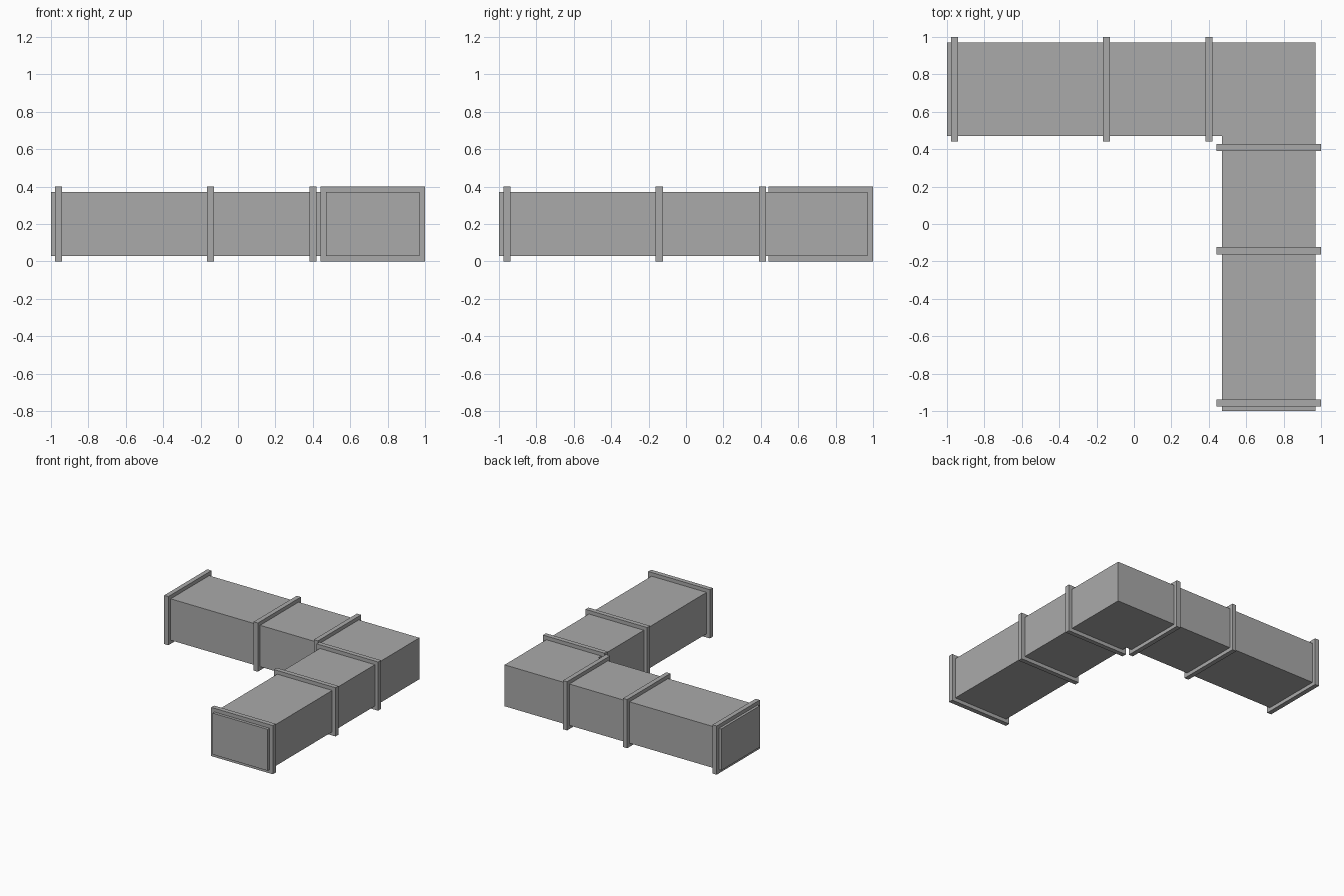
import bpy, bmesh

cube = bpy.data.objects.get("Cube")
if cube:
    bpy.data.objects.remove(cube, do_unlink=True)

metal = bpy.data.materials.new("duct grey")
metal.use_nodes = True
GREY = (0.4, 0.4, 0.4, 1)
metal.diffuse_color = GREY
metal.node_tree.nodes["Principled BSDF"].inputs["Base Color"].default_value = GREY

INNER, OUTER = 0.47, 0.97      # duct walls
RIM = 0.03                     # flange overhang
HEIGHT = 0.40                  # flange height
THICK = 0.038                  # flange thickness


def prism(name, outline, z0, z1):
    """Extrude a flat outline between two heights."""
    bm = bmesh.new()
    base = bm.faces.new([bm.verts.new((x, y, z0)) for x, y in outline])
    top = bmesh.ops.extrude_face_region(bm, geom=[base])["geom"]
    bmesh.ops.translate(bm, vec=(0, 0, z1 - z0),
                        verts=[v for v in top if isinstance(v, bmesh.types.BMVert)])
    bmesh.ops.recalc_face_normals(bm, faces=bm.faces)
    mesh = bpy.data.meshes.new(name)
    bm.to_mesh(mesh)
    bm.free()
    mesh.materials.append(metal)
    obj = bpy.data.objects.new(name, mesh)
    bpy.context.collection.objects.link(obj)
    return obj


def flange(name, centre, along_x):
    """Rectangular collar around one arm of the duct."""
    a0, a1 = centre - THICK / 2, centre + THICK / 2
    b0, b1 = INNER - RIM, OUTER + RIM
    outline = [(a0, b0), (a1, b0), (a1, b1), (a0, b1)]
    if not along_x:
        outline = [(b, a) for a, b in outline]
    prism(name, outline, 0, HEIGHT)


# L-shaped duct body
prism("duct_body", [(-1, INNER), (INNER, INNER), (INNER, -1),
                    (OUTER, -1), (OUTER, OUTER), (-1, OUTER)], RIM, HEIGHT - RIM)

# Flanges on both arms
for label, x, y in (("end", -0.96, -0.957), ("middle", -0.147, -0.143),
                    ("elbow", 0.4, 0.41)):
    flange("rear_arm_" + label + "_flange", x, True)
    flange("front_arm_" + label + "_flange", y, False)
